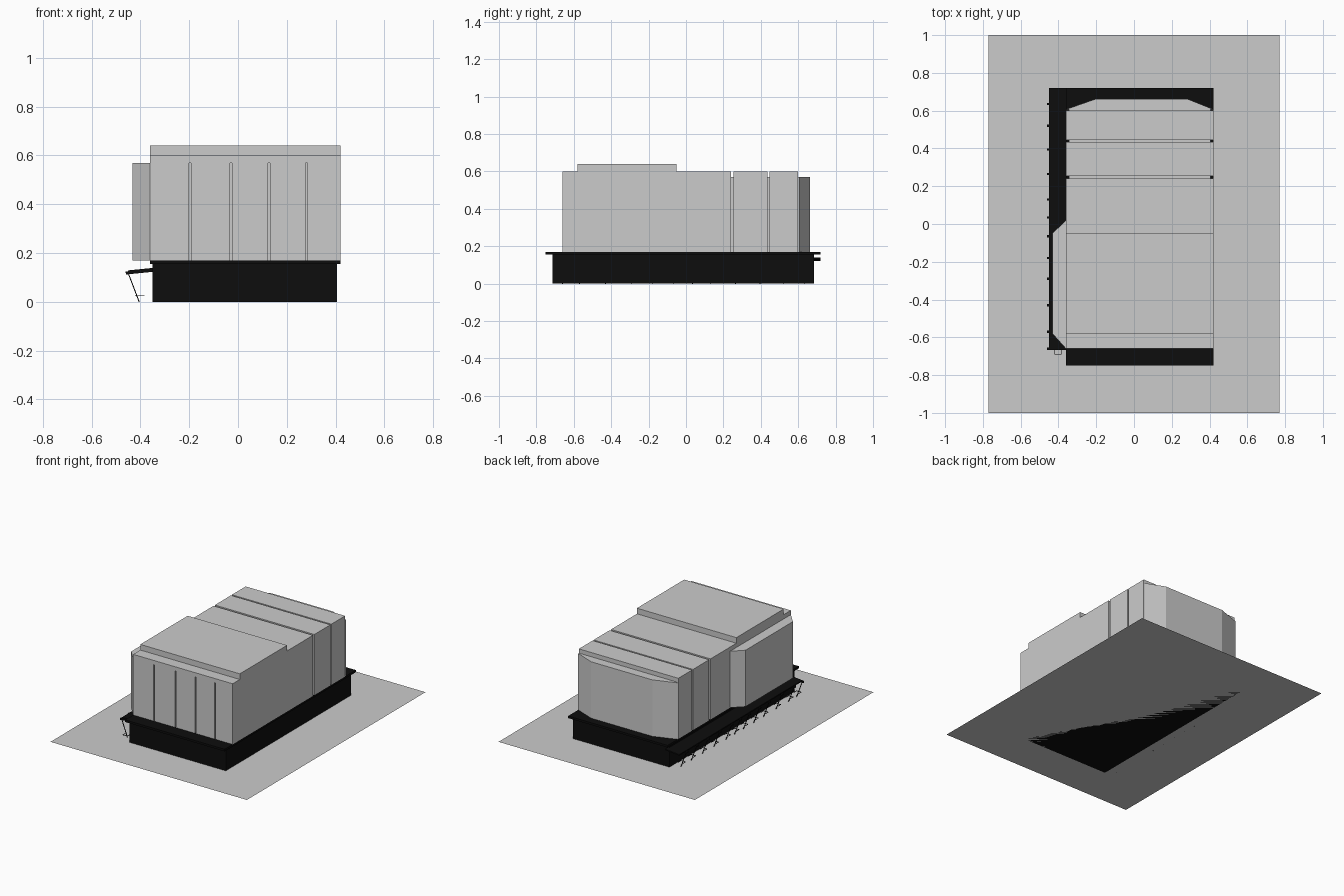
import bpy, bmesh
from mathutils import Vector

if "Cube" in bpy.data.objects:
    bpy.data.objects.remove(bpy.data.objects["Cube"])

black = bpy.data.materials.new("black")
black.diffuse_color = (0.004, 0.004, 0.004, 1)
black.use_nodes = True
black.node_tree.nodes["Principled BSDF"].inputs["Base Color"].default_value = black.diffuse_color


def finish(name, bm, mat=None):
    bmesh.ops.recalc_face_normals(bm, faces=bm.faces)
    me = bpy.data.meshes.new(name)
    bm.to_mesh(me)
    bm.free()
    ob = bpy.data.objects.new(name, me)
    bpy.context.collection.objects.link(ob)
    if mat:
        me.materials.append(mat)
    return ob


def prism(bm, pts, z0, z1):
    face = bm.faces.new([bm.verts.new((x, y, z0)) for x, y in pts])
    ext = bmesh.ops.extrude_face_region(bm, geom=[face], use_keep_orig=True)
    for v in ext["geom"]:
        if isinstance(v, bmesh.types.BMVert):
            v.co.z = z1


def add_box(bm, x0, x1, y0, y1, z0, z1):
    prism(bm, [(x0, y0), (x1, y0), (x1, y1), (x0, y1)], z0, z1)


def boxes(name, specs, mat=None):
    bm = bmesh.new()
    for s in specs:
        add_box(bm, *s)
    return finish(name, bm, mat)


def rod(bm, a, b, w):
    a, b = Vector(a), Vector(b)
    d = b - a
    m = d.to_track_quat('Z', 'Y').to_matrix().to_4x4()
    m.translation = (a + b) / 2
    r = bmesh.ops.create_cube(bm, size=1)
    for v in r["verts"]:
        v.co = m @ Vector((v.co.x * w, v.co.y * w, v.co.z * d.length))


# flat ground sheet
bm = bmesh.new()
bm.faces.new([bm.verts.new(p) for p in
              [(-.77, -1, 0), (.77, -1, 0), (.77, 1, 0), (-.77, 1, 0)]])
finish("site_sheet", bm)

# plinth and overhanging deck slab
boxes("plinth", [(-.35, .405, -.715, .685, 0, .155)], black)
boxes("deck_slab", [(-.36, .42, -.75, .72, .155, .17)], black)

# recessed core seen through the panel gaps
boxes("body_core", [(-.345, .405, -.645, .61, .17, .57)])

# wall and roof sections split by seams
X0, X1 = -.36, .42
boxes("front_section", [(X0, X1, -.648, .24, .17, .60)])
boxes("rear_sections", [(X0, X1, .255, .435, .17, .60),
                        (X0, X1, .446, .60, .17, .60)])

# front panels with narrow grooves between, header on top
cuts = [X0, -.197, -.029, .127, .28, X1]
g = .004
panels = [(a + (g if i else 0), b - (g if i < 4 else 0), -.66, -.648, .17, .57)
          for i, (a, b) in enumerate(zip(cuts, cuts[1:]))]
boxes("front_panels", panels + [(X0, X1, -.66, -.648, .57, .60)])

# raised roof cap
boxes("roof_cap", [(X0, X1, -.58, -.05, .60, .64)])

# projecting bays
bm = bmesh.new()
prism(bm, [(X0, -.66), (-.432, -.58), (-.432, -.05), (X0, .02)], .17, .57)
finish("side_bay", bm)
bm = bmesh.new()
prism(bm, [(X0, .607), (X1, .607), (.28, .663), (-.20, .663)], .17, .57)
finish("rear_bay", bm)

# tilted side walkway
bm = bmesh.new()
prof = [(-.45, .121), (-.34, .132), (-.34, .14), (-.45, .129)]
a = [bm.verts.new((x, -.66, z)) for x, z in prof]
b = [bm.verts.new((x, .72, z)) for x, z in prof]
bm.faces.new(a)
bm.faces.new(b)
for i in range(4):
    j = (i + 1) % 4
    bm.faces.new((a[i], a[j], b[j], b[i]))
finish("walkway", bm, black)

# cross beams, leaning struts and thin ties under the walkway
ys = [-.66, -.57, -.43, -.29, -.18, -.065, .035, .13, .265, .395, .52, .635]
bm = bmesh.new()
for y in ys:
    rod(bm, (-.46, y, .118), (-.34, y, .13), .012)
finish("walkway_beams", bm, black)
bm = bmesh.new()
for y in ys:
    rod(bm, (-.45, y, .118), (-.405, y, 0), .004)
    rod(bm, (-.42, y - .03, .025), (-.385, y - .03, .025), .003)
    for x in (-.42, -.385):
        rod(bm, (x, y - .03, .025), (x, y, .025), .003)
finish("walkway_struts", bm, black)
